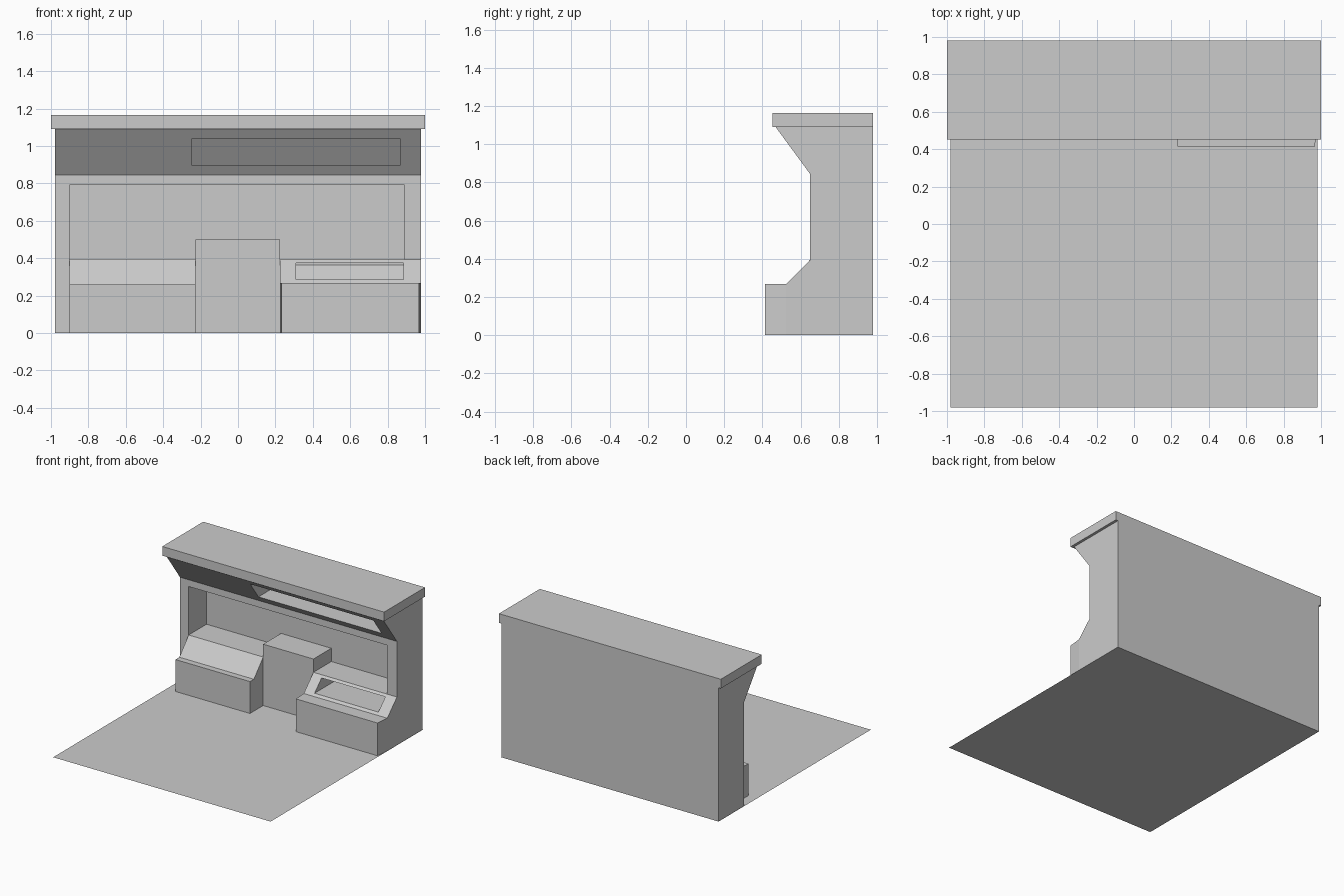
import bpy, bmesh

if "Cube" in bpy.data.objects:
    bpy.data.objects.remove(bpy.data.objects["Cube"])


def prism(name, profile, x0, x1):
    """Extrude a (y, z) side profile from x0 to x1."""
    bm = bmesh.new()
    face = bm.faces.new([bm.verts.new((x0, y, z)) for y, z in profile])
    ext = bmesh.ops.extrude_face_region(bm, geom=[face])
    moved = [v for v in ext["geom"] if isinstance(v, bmesh.types.BMVert)]
    bmesh.ops.translate(bm, verts=moved, vec=(x1 - x0, 0, 0))
    bmesh.ops.recalc_face_normals(bm, faces=bm.faces[:])
    mesh = bpy.data.meshes.new(name)
    bm.to_mesh(mesh)
    bm.free()
    obj = bpy.data.objects.new(name, mesh)
    bpy.context.collection.objects.link(obj)
    return obj


def box(name, x0, x1, y0, y1, z0, z1):
    return prism(name, [(y0, z0), (y1, z0), (y1, z1), (y0, z1)], x0, x1)


def cut(target, cutter):
    """Subtract the cutter, then discard it."""
    cutter.hide_render = True
    mod = target.modifiers.new("cut", 'BOOLEAN')
    mod.operation = 'DIFFERENCE'
    mod.solver = 'EXACT'
    mod.object = cutter
    bpy.context.view_layer.objects.active = target
    bpy.ops.object.modifier_apply(modifier=mod.name)
    bpy.data.objects.remove(cutter)


def slot(target, a, b, x0, x1, depth):
    """Cut a level slot behind a sloped face, between face points a and b (y, z)."""
    dy = (b[0] - a[0]) / (b[1] - a[1]) * 0
    front = 0.06
    pts = [(a[0] - front, a[1]), (a[0] + depth, a[1]),
           (b[0] + depth, b[1]), (b[0] - front, b[1])]
    cut(target, prism("slot_cutter", pts, x0, x1))


# Floor sheet
bpy.ops.mesh.primitive_plane_add(size=1.96)
bpy.context.object.name = "floor"

# Main wall with flared top, large alcove and overhead slot
wall = prism("wall_body", [(0.65, 0), (0.98, 0), (0.98, 1.09), (0.47, 1.09), (0.65, 0.845)],
             -0.978, 0.978)
cut(wall, box("alcove_cutter", -0.9, 0.89, 0.3, 0.88, -0.1, 0.79))
slot(wall, (0.613, 0.895), (0.507, 1.04), -0.245, 0.865, 0.26)

# Roof slab
box("roof", -1, 1, 0.453, 0.98, 1.09, 1.165)

# Left console
prism("left_console", [(0.48, 0), (0.88, 0), (0.88, 0.395), (0.65, 0.395),
                       (0.53, 0.26), (0.48, 0.26)], -0.9, -0.228)

# Centre cabinet
box("centre_cabinet", -0.228, 0.225, 0.65, 0.88, 0, 0.5)

# Right console: slightly tapered nose, slot in the sloped face
right = prism("right_console", [(0.525, 0), (0.88, 0), (0.88, 0.392), (0.65, 0.392),
                                (0.525, 0.267)], 0.225, 0.978)
slot(right, (0.543, 0.285), (0.633, 0.375), 0.31, 0.885, 0.26)
nose = box("right_console_nose", 0.225, 0.978, 0.415, 0.525, 0, 0.267)
for v in nose.data.vertices:
    if v.co.y < 0.45:
        v.co.x = 0.232 if v.co.x < 0.5 else 0.967
